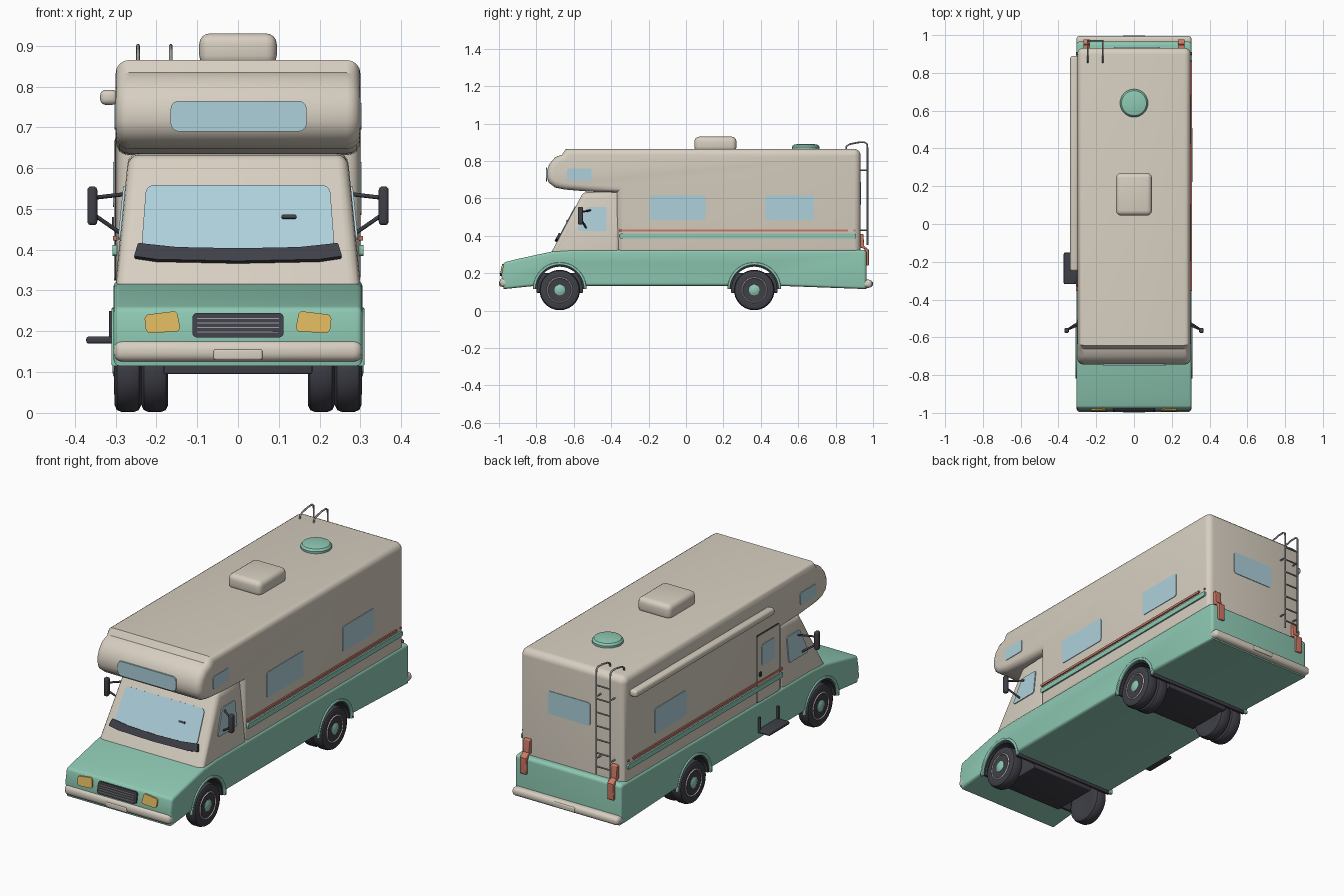
import bpy, bmesh, math
from mathutils import Vector

if "Cube" in bpy.data.objects:
    bpy.data.objects.remove(bpy.data.objects["Cube"])


def material(name, *rgb):
    m = bpy.data.materials.new(name)
    m.use_nodes = True
    m.diffuse_color = (*rgb, 1)
    m.node_tree.nodes["Principled BSDF"].inputs["Base Color"].default_value = (*rgb, 1)
    return m


cream = material("cream", .68, .62, .53)
green = material("mint_green", .27, .58, .45)
glass = material("pale_blue_glass", .42, .63, .71)
dark = material("dark_rubber", .05, .05, .065)
yellow = material("lamp_yellow", .70, .46, .11)
red = material("coral_red", .60, .19, .13)
grey = material("metal_grey", .32, .31, .31)


def finish(name, bm, mat):
    bmesh.ops.remove_doubles(bm, verts=bm.verts, dist=1e-5)
    bmesh.ops.recalc_face_normals(bm, faces=bm.faces)
    me = bpy.data.meshes.new(name)
    bm.to_mesh(me)
    bm.free()
    me.materials.append(mat)
    ob = bpy.data.objects.new(name, me)
    bpy.context.collection.objects.link(ob)
    bpy.ops.object.select_all(action='DESELECT')
    ob.select_set(True)
    bpy.context.view_layer.objects.active = ob
    bpy.ops.object.shade_smooth_by_angle(angle=math.radians(35))
    return ob


def rounded(pts, steps=5):
    """Outline with every (u, v, radius) corner replaced by an arc."""
    out = []
    for i, p in enumerate(pts):
        c = Vector(p[:2])
        r = p[2] if len(p) > 2 else 0
        if not r:
            out.append(c)
            continue
        a = (Vector(pts[i - 1][:2]) - c).normalized()
        b = (Vector(pts[(i + 1) % len(pts)][:2]) - c).normalized()
        half = a.angle(b) / 2
        mid = c + (a + b).normalized() * (r / math.sin(half))
        s = c + a * (r / math.tan(half)) - mid
        e = c + b * (r / math.tan(half)) - mid
        for k in range(steps + 1):
            t = k / steps
            out.append(mid + (s * (1 - t) + e * t).normalized() * r)
    return out


def inset(pts, d):
    n = len(pts)
    area = sum(pts[i - 1].cross(pts[i]) for i in range(n))
    sign = 1 if area > 0 else -1
    out = []
    for i, p in enumerate(pts):
        e1 = (p - pts[i - 1]).normalized()
        e2 = (pts[(i + 1) % n] - p).normalized()
        n1 = Vector((-e1.y, e1.x)) * sign
        n2 = Vector((-e2.y, e2.x)) * sign
        out.append(p + (n1 + n2) * (d / max(.3, 1 + n1.dot(n2))))
    return out


def bridge(bm, rings):
    n = len(rings[0])
    for a, b in zip(rings, rings[1:]):
        for i in range(n):
            bm.faces.new((a[i - 1], a[i], b[i], b[i - 1]))
    bm.faces.new(rings[0])
    bm.faces.new(rings[-1])


def loft(name, pts, half, r, mat, x=0, taper=None):
    """Side profile (y, z) spread across x with rounded long edges."""
    outline, bm, rings = rounded(pts), bmesh.new(), []
    arc = [math.pi / 2 * k / 4 for k in range(5)]
    stations = [(half - r + r * math.sin(a), r * (1 - math.cos(a))) for a in arc]
    stations = [(-w, d) for w, d in reversed(stations)] + stations
    for w, d in stations:
        ring = inset(outline, d)
        rings.append([bm.verts.new((x + w * (taper(p.y) if taper else 1), p.x, p.y)) for p in ring])
    bridge(bm, rings)
    return finish(name, bm, mat)


def plate(name, pts, place, mat, t=.005):
    outline, bm = rounded(pts), bmesh.new()
    bridge(bm, [[bm.verts.new(place(p.x, p.y, d)) for p in outline] for d in (-.004, t)])
    return finish(name, bm, mat)


def rect(u0, u1, v0, v1, r=.012):
    return [(u0, v0, r), (u1, v0, r), (u1, v1, r), (u0, v1, r)]


def box(name, xs, ys, zs, mat, bev=.004):
    bm = bmesh.new()
    bmesh.ops.create_cube(bm, size=1)
    for v in bm.verts:
        v.co = [(a + b) / 2 + c * abs(b - a) for (a, b), c in zip((xs, ys, zs), v.co)]
    bmesh.ops.bevel(bm, geom=bm.edges[:], offset=bev, segments=4, profile=.5, affect='EDGES')
    return finish(name, bm, mat)


def lathe(name, prof, mat, origin, axis='X', flip=1, steps=36):
    """Turn (radius, along) points round an axis."""
    bm, rings = bmesh.new(), []
    for r, h in prof:
        ring = []
        for k in range(steps):
            a = math.tau * k / steps
            c, s = r * math.cos(a), r * math.sin(a)
            off = Vector((flip * h, c, s)) if axis == 'X' else Vector((c, s, h))
            ring.append(bm.verts.new(Vector(origin) + off))
        rings.append(ring)
    bridge(bm, rings)
    return finish(name, bm, mat)


def tube(name, pts, r, mat):
    cu = bpy.data.curves.new(name, 'CURVE')
    cu.dimensions, cu.bevel_depth, cu.bevel_resolution, cu.use_fill_caps = '3D', r, 2, True
    sp = cu.splines.new('POLY')
    sp.points.add(len(pts) - 1)
    for q, p in zip(sp.points, pts):
        q.co = (*p, 1)
    cu.materials.append(mat)
    ob = bpy.data.objects.new(name, cu)
    bpy.context.collection.objects.link(ob)
    bpy.ops.object.select_all(action='DESELECT')
    ob.select_set(True)
    bpy.context.view_layer.objects.active = ob
    bpy.ops.object.convert(target='MESH')


# Lower body with wheel arches in its profile
AXLES, HUB = {"rear": .365, "front": -.675}, .11
base = [(-.975, .115), (-.987, .19), (-.974, .258, .02), (-.9, .276), (-.715, .316),
        (-.6, .325), (.965, .325, .018), (.965, .115)]
for y in AXLES.values():
    base += [(y + .13 * math.cos(a), HUB + .13 * math.sin(a))
             for a in (math.pi * k / 18 for k in range(1, 18))]
loft("lower_body", base, .305, .015, green)

# Living area with the bunk over the cab
loft("upper_body", [(.933, .3), (.933, .865, .035), (-.642, .865), (-.662, .834), (-.70, .82),
                    (-.73, .785), (-.743, .75), (-.744, .715), (-.735, .685), (-.70, .658),
                    (-.645, .647), (-.515, .636), (-.37, .632), (-.37, .3)], .30, .033, cream)


# Cab
def cab_taper(z):
    return 1 - (z - .32) / 3


loft("cab", [(-.726, .30), (-.55, .632, .03), (-.35, .64), (-.35, .30)], .30, .03, cream, taper=cab_taper)


def on_screen(u, v, d):
    return (u, -.715 + (v - .32) * .532 - d * .88, v + d * .47)


plate("windshield", [(-.237, .4, .02), (.237, .4, .02), (.225, .556, .02), (-.225, .556, .02)], on_screen, glass)
plate("wiper_cowl", [(-.255, .378, .004), (-.2, .37), (0, .366), (.2, .37), (.255, .378, .004), (.245, .41, .004),
                     (.15, .4), (0, .397), (-.15, .4), (-.245, .41, .004)], on_screen, dark, .014)
plate("inside_mirror", rect(.107, .143, .473, .482, .004), on_screen, dark, .009)

# Front details
front = lambda u, v, d: (u, -.746 - d, v)
plate("bunk_window", rect(-.165, .168, .69, .765, .02), front, glass, .003)
nose = lambda u, v, d: (u, -.986 + max(0, v - .19) * .2 - d, v)
plate("grille", rect(-.112, .112, .185, .245, .012), nose, dark, .009)
for i in range(4):
    plate("grille_slat", rect(-.1, .1, .197 + i * .011, .2 + i * .011, .001), nose, grey, .012)
box("front_bumper", (-.305, .305), (-.996, -.93), (.125, .178), cream, .022)
box("front_number_plate", (-.06, .06), (-.999, -.98), (.13, .156), cream, .005)
box("rear_bumper", (-.305, .305), (.94, .996), (.122, .165), cream, .018)
box("rear_number_plate", (-.06, .06), (.98, .999), (.13, .156), cream, .005)

# Paired parts on both sides
for s, side in ((1, "left"), (-1, "right")):
    wall = lambda u, v, d: (s * (.30 + d), u, v)
    cab_wall = lambda u, v, d: (s * (.30 * cab_taper(v) + d), u, v)
    plate(side + "_headlight", [(s * .14, .2, .01), (s * .225, .195, .012), (s * .23, .24, .012), (s * .15, .25, .01)],
          nose, yellow, .009)
    plate(side + "_bunk_window", rect(-.635, -.505, .695, .76), wall, glass, .003)
    plate(side + "_cab_window", [(-.585, .425, .01), (-.425, .425, .01), (-.425, .555, .01), (-.53, .555, .01)],
          cab_wall, glass)
    plate(side + "_rear_window", rect(.425, .685, .485, .615), wall, glass, .003)
    plate(side + "_red_stripe", rect(-.355, .865, .422, .434, .003), wall, red, .007)
    plate(side + "_red_dot", rect(.895, .907, .422, .434, .005), wall, red, .004)
    plate(side + "_green_stripe", rect(-.355, .91, .385, .411, .008), wall, green, .008)
    loft(side + "_tail_light", [(.925, .41), (.948, .41, .006), (.953, .345), (.978, .325), (.978, .24, .006),
                                (.955, .24), (.955, .33), (.925, .34)], .018, .004, red, x=s * .25)
    # Door mirror and its arms
    box(side + "_mirror", (s * .345, s * .369), (-.578, -.55), (.46, .555), dark, .009)
    tube(side + "_mirror_arm", [(s * .27, -.505, .537), (s * .355, -.56, .527)], .005, dark)
    tube(side + "_mirror_arm", [(s * .28, -.53, .435), (s * .355, -.56, .487)], .005, dark)
    # Wheels, doubled at the rear
    for end, y in AXLES.items():
        tyre = [(.066, .004), (.09, 0), (.103, .006), (.108, .018), (.108, .048), (.103, .06), (.09, .066), (.066, .062)]
        lathe(side + "_" + end + "_tyre", tyre, dark, (s * .237, y, HUB), flip=s)
        lathe(side + "_" + end + "_rim", [(.066, .01), (.069, .063), (.064, .067), (.056, .05), (.046, .048),
                                          (.04, .056), (.02, .058)], cream, (s * .237, y, HUB), flip=s)
        lathe(side + "_" + end + "_rim_groove", [(.055, .045), (.055, .052), (.047, .052), (.047, .045)],
              grey, (s * .237, y, HUB), flip=s)
        lathe(side + "_" + end + "_hub", [(.03, .05), (.029, .064), (.018, .069), (.008, .071)], green,
              (s * .237, y, HUB), flip=s, steps=12)
        if end == "rear":
            lathe(side + "_inner_tyre", tyre, dark, (s * .171, y, HUB), flip=s)
        # Raised arch lip
        arc = [math.pi * k / 20 for k in range(21)]
        lip = [(y + r * math.cos(a), HUB + .005 + r * math.sin(a))
               for r, aa in ((.143, arc), (.129, arc[::-1])) for a in aa]
        loft(side + "_" + end + "_arch_lip", lip, .008, .004, green, x=s * .302)

# Wheel well liners and axle covers
for end, y in AXLES.items():
    arc = [math.pi * k / 20 for k in range(21)]
    shell = [(y + r * math.cos(a), HUB + .005 + r * math.sin(a))
             for r, aa in ((.132, arc), (.12, arc[::-1])) for a in aa]
    loft(end + "_well_liner", shell, .297, .001, dark)
    box(end + "_axle_cover", (-.182, .182), (y - .125, y + .125), (.095, .2), dark)

# Windows on one side only, and the back
plate("left_middle_window", rect(-.195, .105, .485, .615), lambda u, v, d: (.30 + d, u, v), glass, .003)
plate("back_window", rect(-.105, .135, .568, .687), lambda u, v, d: (u, .933 + d, v), glass, .003)

# Entry door, step and awning
entry = lambda u, v, d: (-.30 - d, u, v)
plate("door_gap", rect(-.333, -.147, .325, .673, .008), entry, dark, .002)
plate("door", rect(-.328, -.152, .325, .668, .008), entry, cream, .004)
plate("door_window", rect(-.29, -.185, .505, .615), entry, glass, .006)
plate("door_handle", rect(-.18, -.165, .455, .48, .003), entry, dark, .009)
box("step", (-.372, -.29), (-.318, -.152), (.17, .187), dark, .006)
for y in (-.31, -.16):
    tube("step_bracket", [(-.309, y, .178), (-.309, y, .25)], .007, dark)
box("awning", (-.338, -.295), (-.25, .89), (.755, .792), cream, .014)

# Roof equipment
box("roof_air_unit", (-.095, .095), (.045, .27), (.85, .93), cream, .026)
lathe("roof_vent", [(.073, .855), (.074, .876), (.066, .886), (.04, .891), (.01, .892)], green, (0, .64, 0), axis='Z')

# Rear ladder
for x in (-.245, -.165):
    tube("ladder_rail", [(x, .855, .855), (x, .857, .878), (x, .875, .89), (x, .92, .899), (x, .955, .9),
                         (x, .968, .89), (x, .97, .87), (x, .97, .35)], .0045, grey)
    for z in (.75, .43):
        tube("ladder_bracket", [(x, .925, z), (x, .97, z)], .004, grey)
for i in range(7):
    z = .39 + i * .07
    tube("ladder_rung", [(-.245, .97, z), (-.165, .97, z)], .004, grey)
